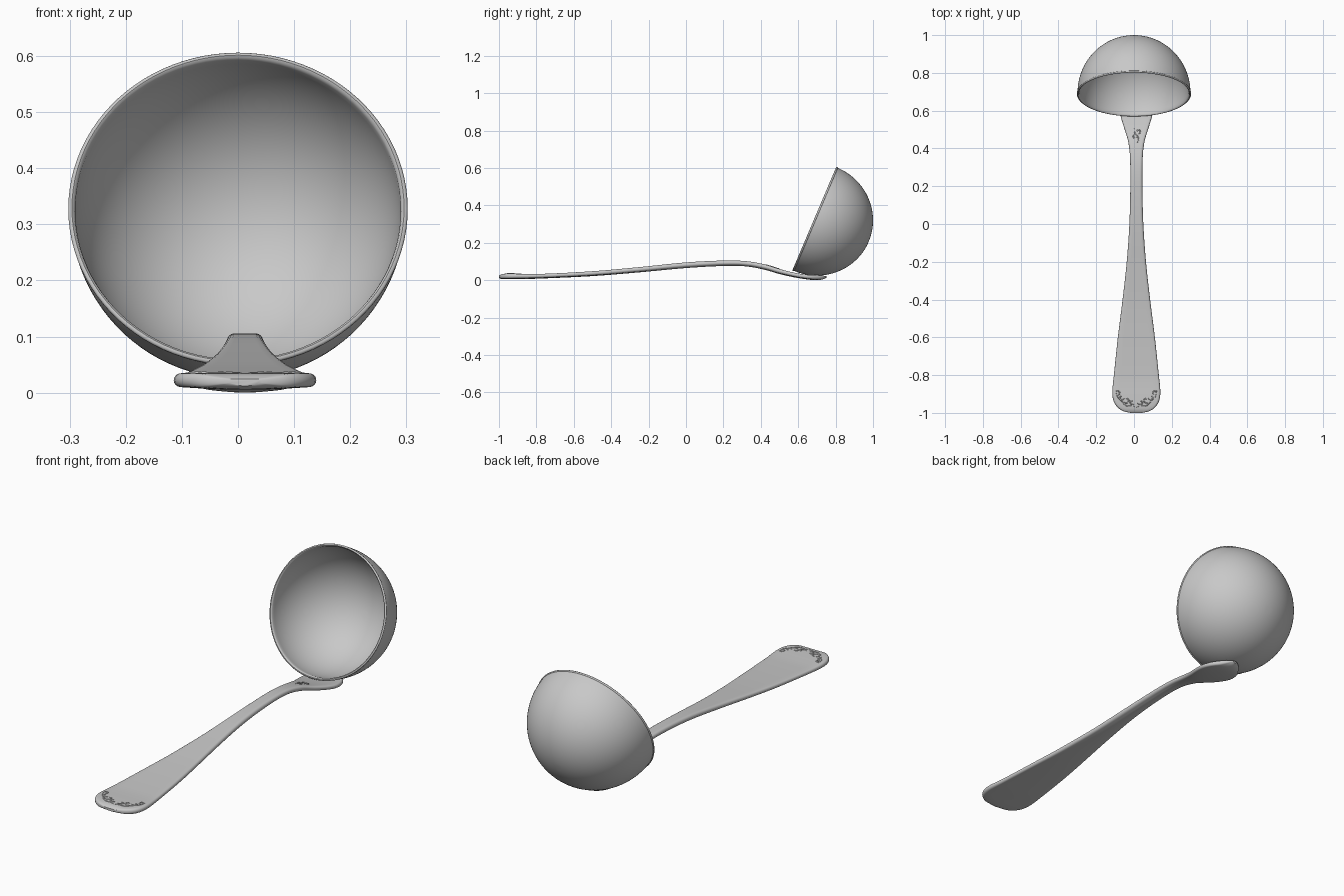
import bpy, bmesh, math

if "Cube" in bpy.data.objects:
    bpy.data.objects.remove(bpy.data.objects["Cube"])

silver = bpy.data.materials.new("silver grey")
silver.diffuse_color = (0.58, 0.58, 0.58, 1)
silver.use_nodes = True
silver.node_tree.nodes["Principled BSDF"].inputs["Base Color"].default_value = silver.diffuse_color
CX = 0.0125  # the handle sits slightly right of the bowl axis


def finish(name, bm, angle=40):
    bmesh.ops.recalc_face_normals(bm, faces=bm.faces)
    me = bpy.data.meshes.new(name)
    bm.to_mesh(me)
    bm.free()
    me.materials.append(silver)
    ob = bpy.data.objects.new(name, me)
    bpy.context.collection.objects.link(ob)
    bpy.ops.object.select_all(action='DESELECT')
    ob.select_set(True)
    bpy.context.view_layer.objects.active = ob
    bpy.ops.object.shade_smooth_by_angle(angle=math.radians(angle))
    return ob


def skin(bm, rings):
    loops = [[bm.verts.new(p) for p in r] for r in rings]
    for a, b in zip(loops, loops[1:]):
        n = len(a)
        for i in range(n):
            j = (i + 1) % n
            bm.faces.new((a[i], a[j], b[j], b[i]))
    return loops


def sample(table, y):
    """Smooth cubic interpolation through (y, value) points."""
    n = len(table)
    y = min(max(y, table[0][0]), table[-1][0])
    k = next(i for i in range(n - 1) if y <= table[i + 1][0])

    def slope(i):
        a, b = table[max(i - 1, 0)], table[min(i + 1, n - 1)]
        return (b[1] - a[1]) / (b[0] - a[0])
    (x0, v0), (x1, v1) = table[k], table[k + 1]
    h = x1 - x0
    t = (y - x0) / h
    return ((2*t**3 - 3*t*t + 1) * v0 + (t**3 - 2*t*t + t) * h * slope(k)
            + (3*t*t - 2*t**3) * v1 + (t**3 - t*t) * h * slope(k + 1))


# Bowl: thin hemisphere with a small rounded lip, tipped to face the front
R, T, N = 0.299, 0.009, 96
prof = []
for i in range(1, 33):
    a = math.pi / 2 * i / 32
    prof.append((R * math.sin(a), -0.306 * math.cos(a)))
prof += [(0.302, 0.002), (0.3025, 0.006), (0.300, 0.009), (0.296, 0.010), (0.292, 0.007)]
for i in range(32, 0, -1):
    a = math.pi / 2 * i / 32
    prof.append(((R - T) * math.sin(a), -(0.306 - T) * math.cos(a)))
bm = bmesh.new()
loops = skin(bm, [[(r * math.cos(2*math.pi*k/N), r * math.sin(2*math.pi*k/N), z)
                   for k in range(N)] for r, z in prof])
bm.faces.new(loops[0])
bm.faces.new(loops[-1])
bowl = finish("bowl", bm, 50)
bowl.rotation_euler = (math.radians(67), 0, 0)
bowl.location = (0, 0.695, 0.325)

# Handle: half width, top height and bottom height along its length
WIDTH = [(-1, .03), (-.992, .066), (-.975, .095), (-.95, .115), (-.92, .125), (-.88, .127),
         (-.8, .119), (-.6, .098), (-.4, .073), (-.2, .051), (0, .037), (.2, .032), (.36, .034),
         (.44, .044), (.5, .062), (.57, .083), (.62, .09), (.67, .08), (.71, .055),
         (.735, .033), (.75, .012)]
TOP = [(-1, .024), (-.985, .032), (-.95, .035), (-.8, .033), (-.5, .048), (-.25, .07), (0, .095),
       (.2, .105), (.32, .102), (.42, .085), (.5, .06), (.58, .040), (.65, .029), (.72, .026),
       (.75, .022)]
BOTTOM = [(-1, .016), (-.985, .010), (-.9, .010), (-.8, .012), (-.5, .026), (-.25, .046),
          (0, .069), (.2, .080), (.32, .078), (.42, .060), (.5, .037), (.58, .019), (.65, .008),
          (.7, .004), (.73, .008), (.75, .016)]


def section(y):
    w, zt, zb = sample(WIDTH, y), sample(TOP, y), sample(BOTTOM, y)
    c, t = (zt + zb) / 2, (zt - zb) / 2
    e = min(t, w * .9)
    pts = []
    for k in range(9):                       # right rounded edge
        a = -math.pi / 2 + math.pi * k / 8
        pts.append((w - e + e * math.cos(a), c + t * math.sin(a)))
    for k in range(1, 8):                    # flat top
        pts.append(((w - e) * (1 - k / 4), zt))
    for k in range(9):                       # left rounded edge
        a = math.pi / 2 + math.pi * k / 8
        pts.append((-(w - e) + e * math.cos(a), c + t * math.sin(a)))
    for k in range(1, 8):                    # gently bulged underside
        u = k / 4 - 1
        pts.append(((w - e) * u, zb - .004 * (1 - u * u)))
    return [(CX + x, y, z) for x, z in pts]


ys = [-1, -.997, -.992, -.985, -.975, -.963, -.95, -.935, -.92, -.9]
ys += [-.9 + 1.6 * i / 90 for i in range(1, 91)]
ys += [.71, .72, .73, .74, .75]
bm = bmesh.new()
loops = skin(bm, [section(y) for y in ys])
bm.faces.new(loops[0])
bm.faces.new(loops[-1])
finish("handle", bm, 50)


# Raised scrollwork: low tapered beads following the top of the handle
def bead(bm, path, r=.0035):
    rings = []
    n = len(path)
    for i, (x, y) in enumerate(path):
        a, b = path[max(i - 1, 0)], path[min(i + 1, n - 1)]
        dx, dy = b[0] - a[0], b[1] - a[1]
        l = math.hypot(dx, dy) or 1
        q = r * (.3 + .7 * math.sin(math.pi * (i + .5) / n))
        z = sample(TOP, y)
        rings.append([(CX + x - dy / l * q * math.cos(t), y + dx / l * q * math.cos(t),
                       z + q * .9 * math.sin(t)) for t in (k * math.pi / 3 for k in range(6))])
    for loop in skin(bm, rings)[::n - 1]:
        bm.faces.new(loop)


def scroll(x, y, size, start, turn):
    """Spiral leaf curling inwards around (x, y)."""
    return [(x + size * (1 - .75 * i / 16) * math.cos(start + turn * 4.6 * i / 16),
             y + size * (1 - .75 * i / 16) * math.sin(start + turn * 4.6 * i / 16))
            for i in range(17)]


bm = bmesh.new()
for s in (1, -1):
    for x, y, size, start, turn in ((.022, -.942, .017, 3.6, 1), (.052, -.932, .018, 5.5, -1),
                                    (.079, -.918, .016, 3.4, 1), (.099, -.892, .014, 4.6, -1)):
        a = start if s > 0 else math.pi - start
        bead(bm, scroll(s * x, y, size, a, s * turn))
    # wavy border near the tip
    bead(bm, [(s * .108 * math.sin(t), -.875 - .095 * math.cos(t) + .004 * math.sin(9 * t))
              for t in (i / 30 * 1.5 for i in range(31))], .0028)
finish("tip_scrollwork", bm)

bm = bmesh.new()
bead(bm, scroll(.008, .49, .016, 4.7, 1))
bead(bm, scroll(-.006, .462, .014, 1.5, 1))
bead(bm, [(.012 * math.sin(i / 3), .425 + .005 * i) for i in range(17)], .003)
finish("neck_scrollwork", bm)
